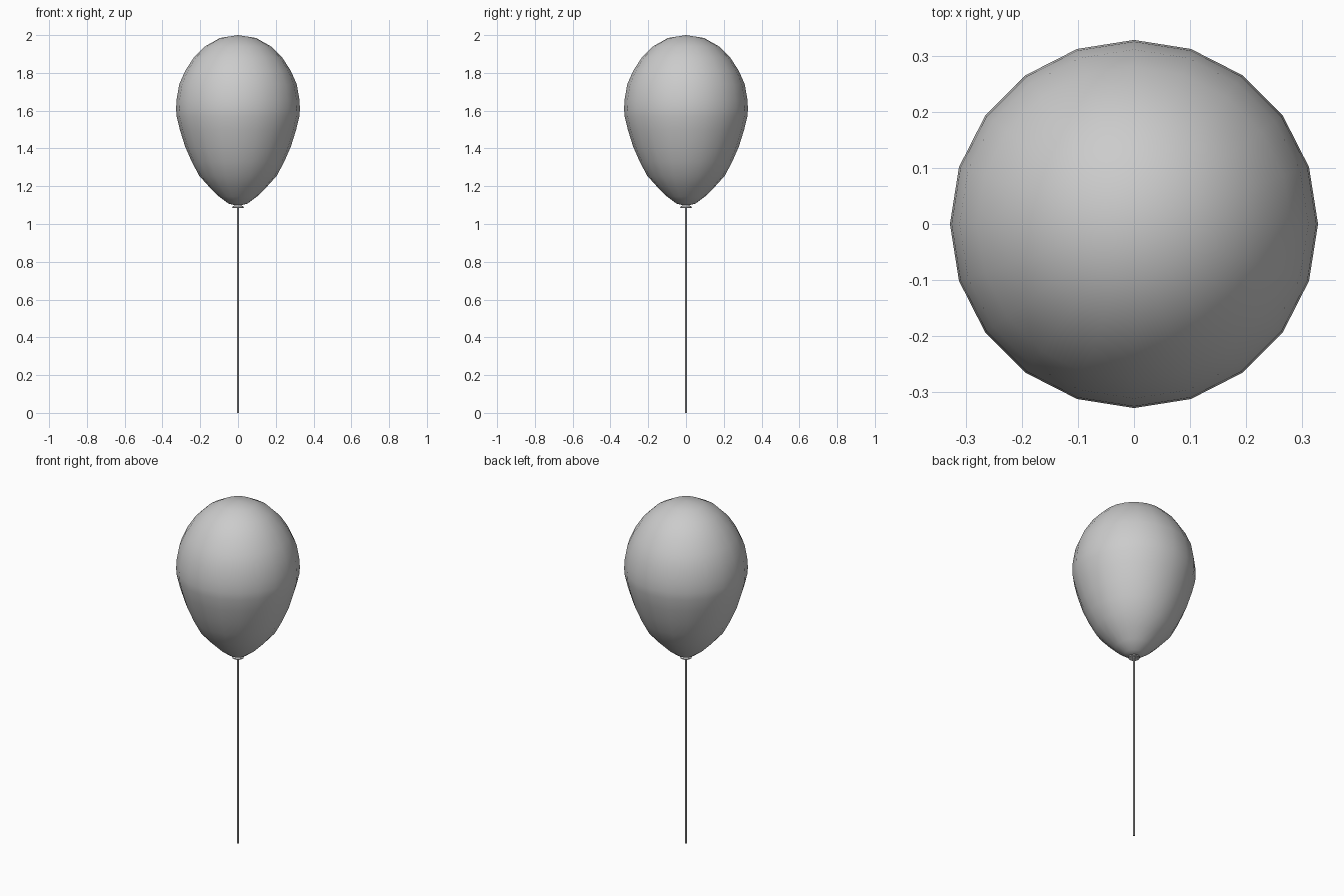
import bpy, bmesh, math

if "Cube" in bpy.data.objects:
    bpy.data.objects.remove(bpy.data.objects["Cube"])


def lathe(name, profile, sides):
    """Revolve (radius, height) points around z; zero radius makes a pole."""
    bm = bmesh.new()
    rings = []
    for r, z in profile:
        count = 1 if r == 0 else sides
        rings.append([bm.verts.new((r * math.cos(2 * math.pi * i / sides),
                                    r * math.sin(2 * math.pi * i / sides), z))
                      for i in range(count)])
    for low, high in zip(rings, rings[1:]):
        for i in range(sides):
            j = (i + 1) % sides
            if len(low) == 1:
                bm.faces.new((low[0], high[j], high[i]))
            elif len(high) == 1:
                bm.faces.new((low[i], low[j], high[0]))
            else:
                bm.faces.new((low[i], low[j], high[j], high[i]))
    bmesh.ops.recalc_face_normals(bm, faces=bm.faces)
    mesh = bpy.data.meshes.new(name)
    bm.to_mesh(mesh)
    bm.free()
    obj = bpy.data.objects.new(name, mesh)
    bpy.context.collection.objects.link(obj)
    for poly in mesh.polygons:
        poly.use_smooth = True
    return obj


# Inflated teardrop body
lathe("balloon", [
    (0, 1.095), (0.05, 1.108), (0.10, 1.145), (0.15, 1.194), (0.205, 1.255),
    (0.245, 1.33), (0.28, 1.41), (0.308, 1.50), (0.325, 1.57), (0.328, 1.61),
    (0.325, 1.66), (0.311, 1.74), (0.28, 1.81), (0.235, 1.88), (0.175, 1.94),
    (0.095, 1.985), (0, 2.0)], 20)

# Flared tied-off neck
knot = lathe("knot", [
    (0, 1.094), (0.018, 1.087), (0.03, 1.085), (0.031, 1.091),
    (0.018, 1.098), (0.012, 1.11), (0, 1.112)], 20)

# Thin straight string
string = lathe("string", [(0, 0), (0.006, 0), (0.006, 1.1), (0, 1.1)], 8)

for obj in (knot, string):
    bpy.ops.object.select_all(action='DESELECT')
    obj.select_set(True)
    bpy.context.view_layer.objects.active = obj
    bpy.ops.object.shade_smooth_by_angle(angle=math.radians(40))
